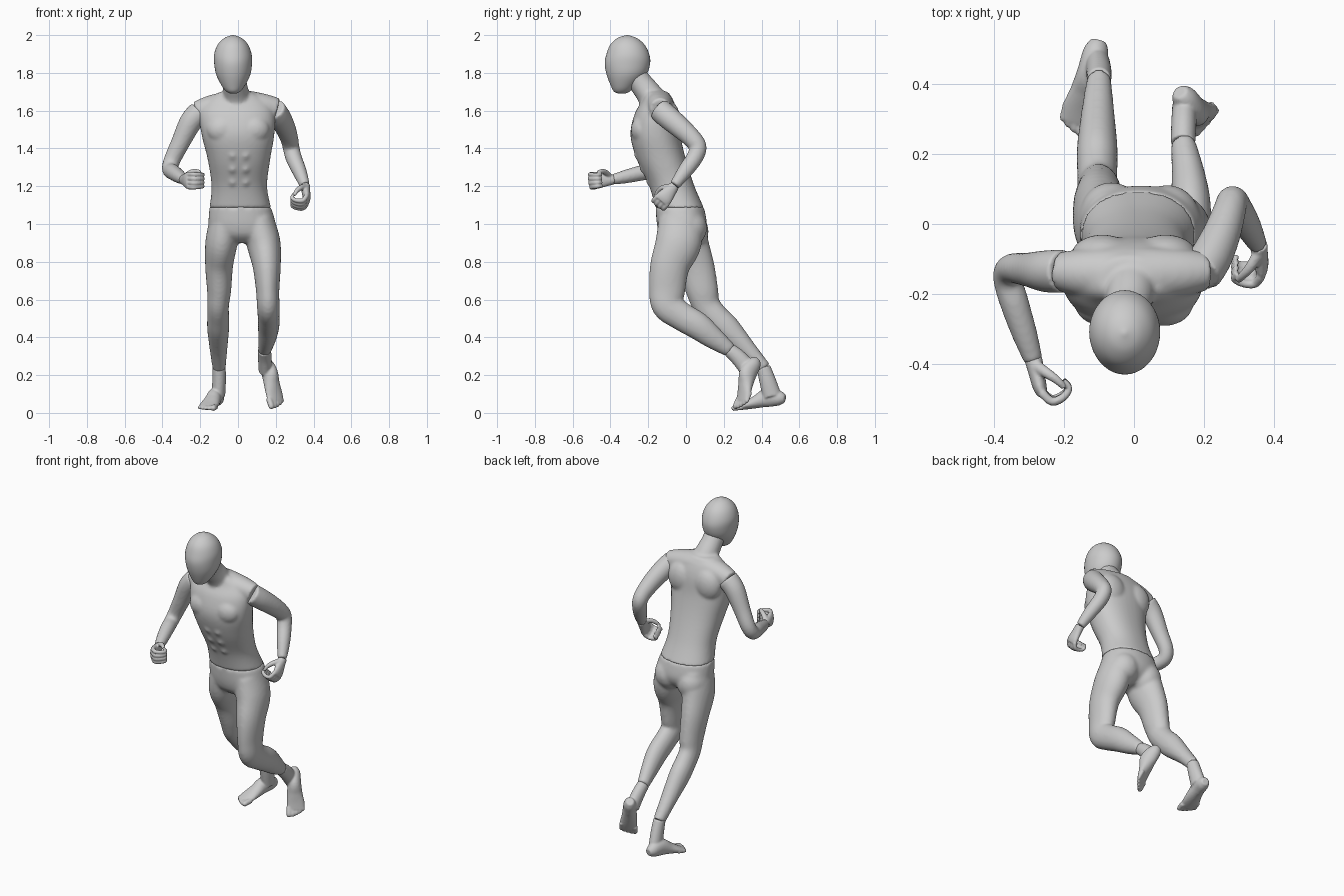
import bpy, bmesh
from math import sin, cos, pi, copysign
from mathutils import Vector, Matrix

V = Vector
I = Matrix.Identity(4)


def spline(st, i, t):
    """Catmull-Rom point between stations i and i+1 (x, y, z, a, b)."""
    p = [st[max(0, min(len(st) - 1, i + k))] for k in (-1, 0, 1, 2)]
    return [0.5 * (2 * b + (c - a) * t + (2 * a - 5 * b + 4 * c - d) * t * t
                   + (3 * b - a - 3 * c + d) * t ** 3) for a, b, c, d in zip(*p)]


def loft(bm, st, side=(1, 0, 0), flat=False, m=I, n=28, steps=5, power=1.0):
    """Elliptical rings along a smooth path; flat keeps the rings level."""
    pts = [spline(st, i, k / steps) for i in range(len(st) - 1) for k in range(steps)]
    pts.append(list(st[-1]))
    rings = []
    for i, p in enumerate(pts):
        if flat:
            ax, ay = V((1, 0, 0)), V((0, 1, 0))
        else:
            t = (V(pts[min(i + 1, len(pts) - 1)][:3]) - V(pts[max(i - 1, 0)][:3])).normalized()
            ax = V(side)
            ax = (ax - t * ax.dot(t)).normalized()
            ay = t.cross(ax)
        ring = []
        for k in range(n):
            c, s = cos(2 * pi * k / n), sin(2 * pi * k / n)
            c, s = copysign(abs(c) ** power, c), copysign(abs(s) ** power, s)
            ring.append(bm.verts.new(m @ (V(p[:3]) + ax * c * max(p[3], .001) + ay * s * max(p[4], .001))))
        rings.append(ring)
    for r, q in zip(rings, rings[1:]):
        for k in range(n):
            bm.faces.new((r[k], r[(k + 1) % n], q[(k + 1) % n], q[k]))
    bm.faces.new(rings[0][::-1])
    bm.faces.new(rings[-1])


def ball(bm, c, r, m=I):
    mat = m @ Matrix.Translation(c) @ Matrix.Diagonal((*r, 1))
    bmesh.ops.create_uvsphere(bm, u_segments=24, v_segments=16, radius=1, matrix=mat)


def finish(bm, name, voxel=None, smooth=4):
    """Make the object; voxel fuses overlapping volumes into one skin."""
    bmesh.ops.recalc_face_normals(bm, faces=bm.faces)
    for f in bm.faces:
        f.smooth = True
    me = bpy.data.meshes.new(name)
    bm.to_mesh(me)
    bm.free()
    ob = bpy.data.objects.new(name, me)
    bpy.context.collection.objects.link(ob)
    if voxel:
        r = ob.modifiers.new("fuse", 'REMESH')
        r.mode, r.voxel_size, r.use_smooth_shade = 'VOXEL', voxel, True
        s = ob.modifiers.new("soften", 'SMOOTH')
        s.factor, s.iterations = 0.5, smooth


def frame(o, f, up, sign):
    """Local frame: x forward, y sideways, z up."""
    f = V(f).normalized()
    up = V(up)
    up = (up - f * up.dot(f)).normalized()
    w = f.cross(up) * sign
    m = Matrix((f, w, up)).transposed().to_4x4()
    return Matrix.Translation(o) @ m


# head
bm = bmesh.new()
loft(bm, [(-.025, -.34, 1.69, .012, .015), (-.025, -.34, 1.70, .035, .04), (-.025, -.332, 1.73, .06, .065),
          (-.025, -.315, 1.79, .09, .105), (-.026, -.31, 1.85, .1, .12), (-.027, -.308, 1.9, .099, .113),
          (-.027, -.31, 1.95, .08, .09), (-.027, -.312, 1.985, .045, .05), (-.027, -.312, 2.0, .004, .004)],
     flat=True, n=40)
finish(bm, "head")

# torso with neck, shoulders, chest and abdominals
bm = bmesh.new()
loft(bm, [(.012, -.033, 1.085, .163, .128), (.007, -.075, 1.2, .147, .12), (.005, -.13, 1.34, .165, .13),
          (0, -.162, 1.47, .192, .132), (-.005, -.158, 1.58, .2, .115), (-.007, -.15, 1.65, .165, .085),
          (-.01, -.16, 1.70, .085, .065)], flat=True, n=40, power=.9)
loft(bm, [(-.215, -.135, 1.59, .055, .06), (-.13, -.14, 1.62, .07, .065), (0, -.145, 1.635, .08, .075),
          (.12, -.14, 1.628, .07, .065), (.205, -.135, 1.605, .055, .062)], side=(0, 1, 0))
loft(bm, [(-.005, -.15, 1.6, .085, .085), (-.01, -.19, 1.68, .072, .07), (-.017, -.235, 1.74, .064, .063),
          (-.02, -.27, 1.79, .062, .06)])
for s in (-1, 1):
    ball(bm, (s * .083, -.232, 1.5), (.085, .06, .075))
    ball(bm, (s * .09, -.09, 1.55), (.09, .06, .1))
    for z, y in ((1.37, -.272), (1.3, -.243), (1.23, -.208)):
        ball(bm, (.006 + s * .033, y + .027, z), (.03, .03, .034))
finish(bm, "torso", .009, 6)

# pelvis and both legs down to the ankles
bm = bmesh.new()
loft(bm, [(.012, -.033, 1.09, .163, .128), (.022, -.022, 1.0, .178, .132), (.03, -.025, .94, .165, .11),
          (.02, -.03, .9, .08, .06)], flat=True, n=40, power=.92)
left_leg = [(.105, -.03, 1.02, .085, .115), (.135, -.04, .9, .09, .122), (.152, -.085, .78, .075, .105),
            (.157, -.1, .65, .062, .096), (.16, -.098, .57, .06, .084), (.162, -.03, .515, .058, .076),
            (.162, .06, .462, .057, .073), (.155, .14, .4, .048, .06), (.14, .235, .33, .035, .038)]
right_leg = [(-.065, -.02, 1.02, .085, .115), (-.088, 0, .9, .085, .12), (-.1, .05, .78, .074, .1),
             (-.1, .085, .65, .064, .086), (-.105, .108, .57, .057, .074), (-.105, .16, .505, .058, .07),
             (-.105, .22, .445, .058, .07), (-.103, .33, .33, .046, .048), (-.1, .415, .235, .035, .037)]
loft(bm, left_leg)
loft(bm, right_leg)
ball(bm, (.095, .012, .98), (.095, .1, .1))
ball(bm, (-.065, .025, .96), (.09, .095, .1))
finish(bm, "legs", .01, 6)

# arms from shoulder to wrist
arms = {
    "right_arm": [(-.2, -.135, 1.595, .062, .062), (-.25, -.135, 1.54, .06, .06), (-.305, -.13, 1.43, .048, .05),
                  (-.35, -.128, 1.335, .042, .044), (-.36, -.16, 1.288, .042, .042), (-.34, -.23, 1.272, .041, .041),
                  (-.312, -.315, 1.252, .036, .036), (-.287, -.39, 1.235, .027, .027)],
    "left_arm": [(.19, -.14, 1.605, .062, .062), (.22, -.095, 1.565, .06, .062), (.25, -.03, 1.51, .054, .057),
                 (.272, .035, 1.45, .047, .05), (.281, .063, 1.405, .044, .046), (.295, .045, 1.35, .043, .044),
                 (.325, -.005, 1.28, .038, .04), (.354, -.06, 1.205, .027, .028)]}
for name, st in arms.items():
    bm = bmesh.new()
    loft(bm, st, side=(0, 1, 0) if name[0] == "r" else (1, 0, 0))
    finish(bm, name, .008, 4)

# half-closed hands: palm, four curled fingers, thumb
for name, m in (("right_hand", frame((-.287, -.388, 1.235), (.22, -.95, -.05), (0, 0, 1), -1)),
                ("left_hand", frame((.356, -.062, 1.2), (.1, -.65, -.76), (0, -.76, .65), 1))):
    bm = bmesh.new()
    loft(bm, [(-.005, 0, 0, .026, .026), (.035, 0, 0, .034, .023), (.08, 0, 0, .044, .02),
              (.105, .003, 0, .042, .014)], side=(0, 0, 1), m=m)
    for i, s in enumerate((-.034, -.012, .011, .034)):
        k = (.85, .97, 1, .95)[i]
        loft(bm, [(.095, .002, s, .013, .013), (.095 + .033 * k, .025, s, .0125, .0125),
                  (.095 + .027 * k, .06, s * .95, .0115, .0115), (.1, .08, s * .9, .0105, .0105),
                  (.075, .07, s * .9, .008, .008)], side=(0, 0, 1), m=m, n=12)
    loft(bm, [(.02, .005, .02, .015, .018), (.045, .03, .042, .014, .015), (.07, .053, .048, .012, .012),
              (.095, .068, .045, .008, .009)], side=(0, 0, 1), m=m, n=12)
    finish(bm, name, .0045, 3)

# feet: ankle, sole body and five toes
feet = {"right_foot": (frame((-.1, .527, .042), (-.07, -.28, -.033), (0, 0, 1), 1),
                       [(-.1, .41, .242, .035, .037), (-.1, .432, .17, .036, .044), (-.104, .455, .09, .036, .05)]),
        "left_foot": (frame((.115, .4, .265), (.08, -.1, -.225), (.48, -.7, .48), -1),
                      [(.14, .23, .333, .035, .038), (.142, .28, .29, .036, .043), (.145, .335, .225, .036, .048)])}
for name, (m, ankle) in feet.items():
    bm = bmesh.new()
    loft(bm, ankle)
    loft(bm, [(.0, .0, .032, .022, .022), (.03, 0, .04, .036, .04), (.09, 0, .05, .039, .05),
              (.15, 0, .036, .045, .036), (.2, .003, .024, .051, .024), (.245, .003, .015, .05, .014)],
         side=(0, 1, 0), m=m)
    for i in range(5):
        r = (.016, .0125, .012, .0115, .011)[i]
        tip = (.285, .283, .275, .265, .252)[i]
        y = (-.036, -.014, .007, .027, .045)[i]
        loft(bm, [(tip - .06, y, .016, r, r), (tip - .02, y, .015, r, r), (tip - .006, y, .012, r * .9, r * .8),
                  (tip, y, .01, r * .4, r * .4)], side=(0, 1, 0), m=m, n=12)
    finish(bm, name, .0055, 3)
